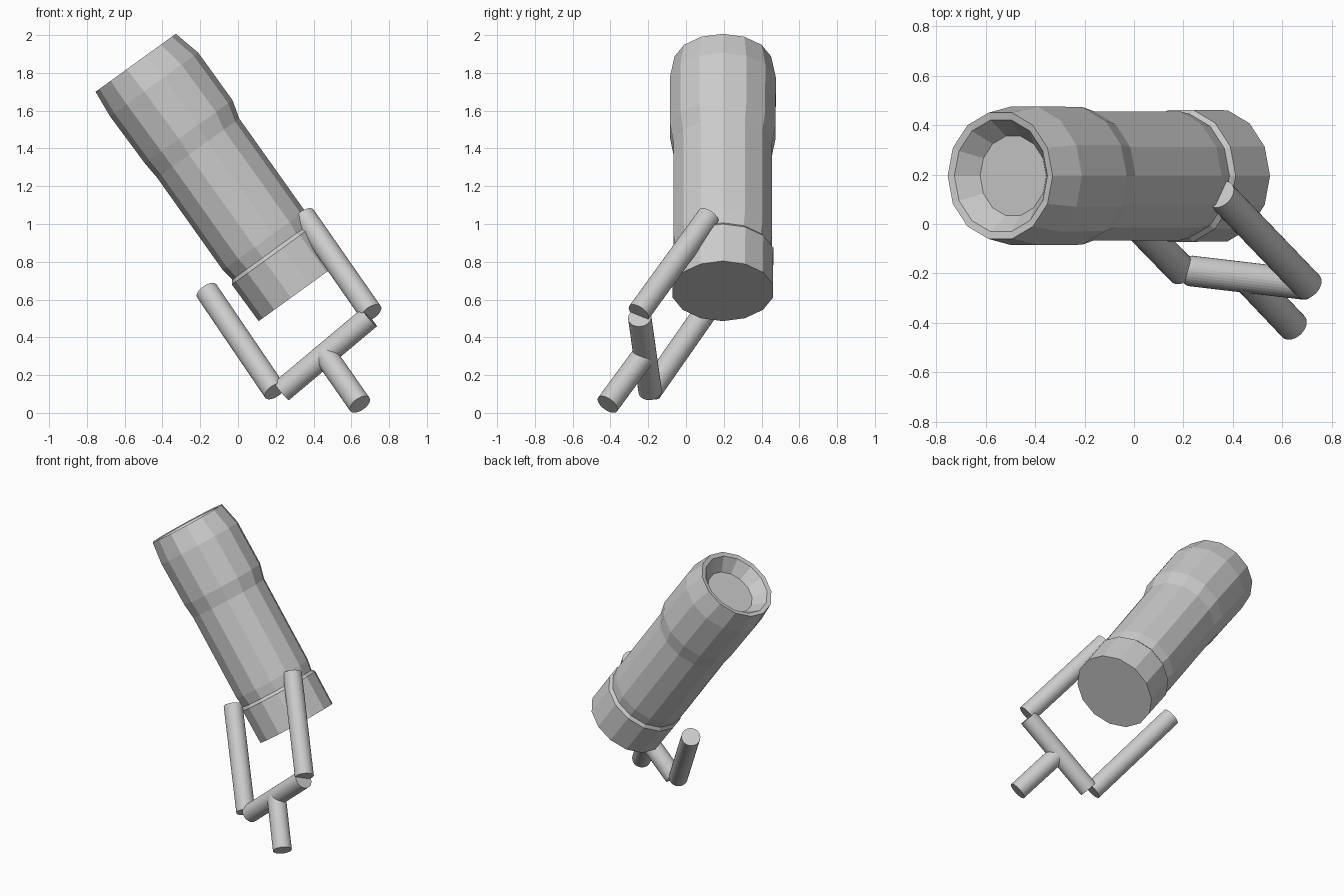
import bpy, bmesh, math
from mathutils import Vector, Matrix

if "Cube" in bpy.data.objects:
    bpy.data.objects.remove(bpy.data.objects["Cube"])

# Frame of the tilted barrel: local x across, y depth, z along the axis
along = Vector((-0.585, 0, 0.811)).normalized()
depth = Vector((0, 1, 0))
across = depth.cross(along)
base = Vector((0.33, 0.195, 0.645))
frame = Matrix((across, depth, along)).transposed().to_4x4()
frame.translation = base


def add_object(name, bm, matrix=None):
    bmesh.ops.recalc_face_normals(bm, faces=bm.faces)
    mesh = bpy.data.meshes.new(name)
    bm.to_mesh(mesh)
    bm.free()
    ob = bpy.data.objects.new(name, mesh)
    if matrix:
        ob.matrix_world = matrix
    bpy.context.collection.objects.link(ob)
    return ob


def lathe(name, rings, sides):
    """Faceted closed body from (radius, height, sideways shift) rings."""
    bm = bmesh.new()
    loops = []
    for r, h, s in rings:
        loops.append([bm.verts.new((s + r * math.cos(2 * math.pi * i / sides),
                                    r * math.sin(2 * math.pi * i / sides), h))
                      for i in range(sides)])
    for a, b in zip(loops, loops[1:]):
        for i in range(sides):
            j = (i + 1) % sides
            bm.faces.new((a[i], a[j], b[j], b[i]))
    bm.faces.new(loops[0])
    bm.faces.new(loops[-1])
    return add_object(name, bm, frame)


def rod(name, start, end, radius=0.062):
    a, b = Vector(start), Vector(end)
    bm = bmesh.new()
    bmesh.ops.create_cone(bm, cap_ends=True, segments=32,
                          radius1=radius, radius2=radius, depth=(b - a).length)
    rot = (b - a).to_track_quat('Z', 'Y').to_matrix().to_4x4()
    ob = add_object(name, bm, Matrix.Translation((a + b) / 2) @ rot)
    return ob


# Barrel: end collar, groove, body, flared head with a shallow dished end
lathe("barrel", [
    (0.272, 0.00, 0.000),
    (0.274, 0.24, 0.000),
    (0.257, 0.26, 0.000),
    (0.268, 0.33, 0.000),
    (0.268, 0.93, 0.004),
    (0.286, 1.03, 0.014),
    (0.288, 1.34, 0.012),
    (0.262, 1.49, 0.000),
    (0.232, 1.485, 0.000),
    (0.165, 1.40, 0.000),
], 14)

# Fork: two prongs, the crossbar between them and the stem
rod("right_prong", (0.35, 0.12, 1.04), (0.705, -0.25, 0.53))
rod("left_prong", (-0.165, 0.18, 0.645), (0.195, -0.19, 0.115))
rod("crossbar", (0.23, -0.19, 0.115), (0.695, -0.245, 0.505))
rod("stem", (0.46, -0.22, 0.31), (0.645, -0.415, 0.045))
